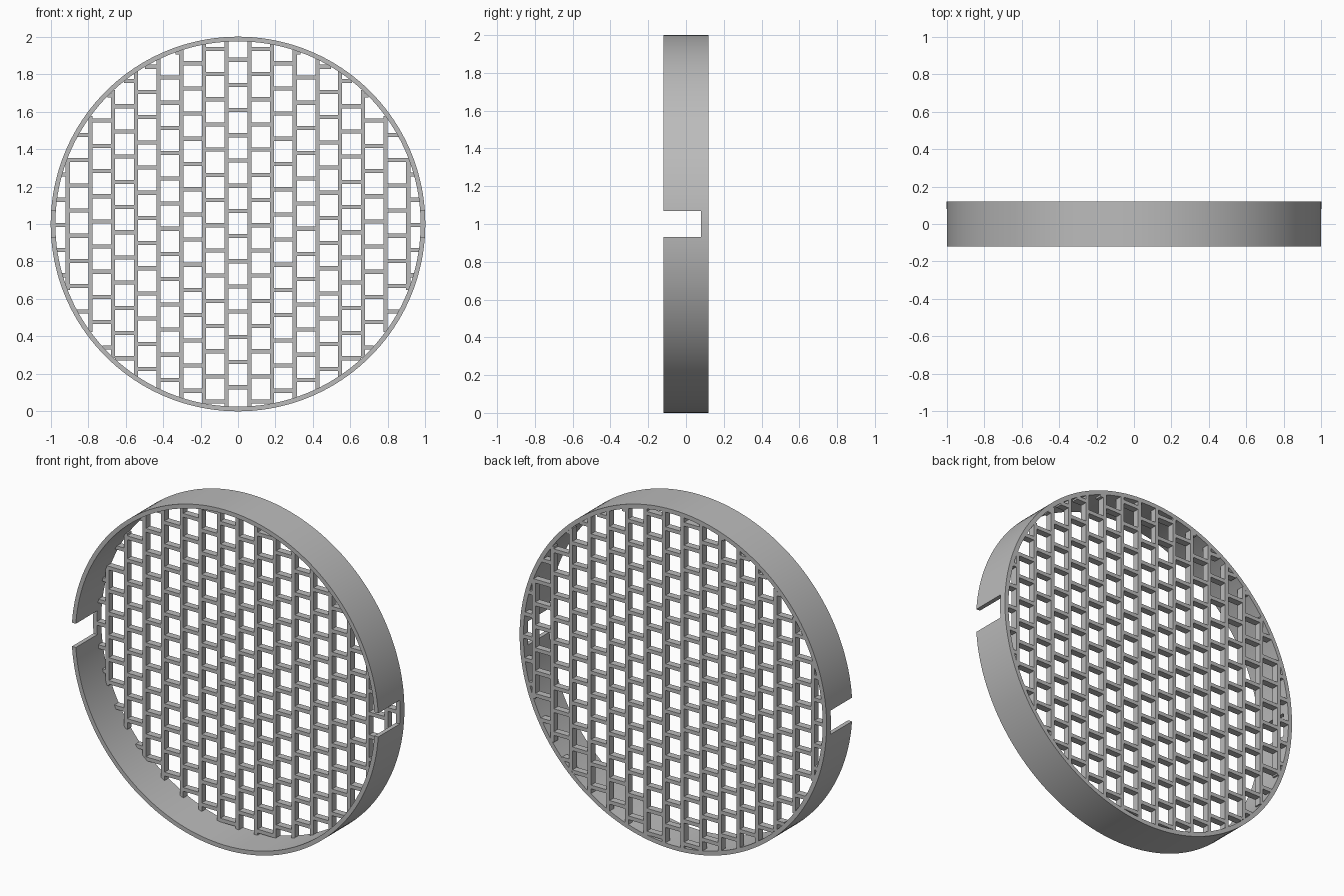
import bpy, bmesh, math
from mathutils import Vector

if "Cube" in bpy.data.objects:
    bpy.data.objects.remove(bpy.data.objects["Cube"], do_unlink=True)

grey = bpy.data.materials.new("plain grey")
grey.use_nodes = True
colour = (0.5, 0.5, 0.5, 1)
grey.diffuse_color = colour
grey.node_tree.nodes["Principled BSDF"].inputs["Base Color"].default_value = colour

RADIUS, INNER, HALF_DEPTH = 1.0, 0.975, 0.12
GRID_FRONT = 0.08          # the lattice fills from here to the back rim
SEGMENTS = 160
PITCH_X, PITCH_Z = 0.1212, 0.1345
BAR = 0.022
REACH = 0.985              # bars end inside the rim wall


def add_object(name, bm):
    bmesh.ops.recalc_face_normals(bm, faces=bm.faces)
    mesh = bpy.data.meshes.new(name)
    bm.to_mesh(mesh)
    bm.free()
    mesh.materials.append(grey)
    obj = bpy.data.objects.new(name, mesh)
    bpy.context.collection.objects.link(obj)
    return obj


def add_box(bm, low, high):
    low, high = Vector(low), Vector(high)
    verts = bmesh.ops.create_cube(bm, size=1)["verts"]
    bmesh.ops.scale(bm, verts=verts, vec=high - low)
    bmesh.ops.translate(bm, verts=verts, vec=(low + high) / 2)


def half_chord(d):
    return math.sqrt(max(REACH ** 2 - d ** 2, 0))


# Rim: a rectangular section turned about the y axis
bm = bmesh.new()
loops = []
for i in range(SEGMENTS):
    a = math.tau * i / SEGMENTS
    loops.append([bm.verts.new((r * math.cos(a), y, 1 + r * math.sin(a)))
                  for r, y in ((RADIUS, -HALF_DEPTH), (RADIUS, HALF_DEPTH),
                               (INNER, HALF_DEPTH), (INNER, -HALF_DEPTH))])
for i, a in enumerate(loops):
    b = loops[(i + 1) % SEGMENTS]
    for j in range(4):
        k = (j + 1) % 4
        bm.faces.new((a[j], a[k], b[k], b[j]))
rim = add_object("rim", bm)

# Notches open to the front on both sides of the rim
bm = bmesh.new()
add_box(bm, (-1.2, -0.3, 0.93), (1.2, GRID_FRONT, 1.07))
cutter = add_object("notch_cutter", bm)
cutter.hide_render = True
cut = rim.modifiers.new("notches", "BOOLEAN")
cut.operation = "DIFFERENCE"
cut.solver = "EXACT"
cut.object = cutter
bpy.context.view_layer.objects.active = rim
rim.select_set(True)
bpy.ops.object.modifier_apply(modifier=cut.name)
bpy.data.objects.remove(cutter, do_unlink=True)
bpy.ops.object.select_all(action="DESELECT")
rim.select_set(True)
bpy.ops.object.shade_smooth_by_angle(angle=math.radians(30))

# Upright bars, mirrored about the middle column
bm = bmesh.new()
for k in range(8):
    x = (k + 0.5) * PITCH_X
    h = half_chord(x + BAR / 2)
    for s in (-1, 1):
        add_box(bm, (s * x - BAR / 2, GRID_FRONT, 1 - h),
                (s * x + BAR / 2, HALF_DEPTH, 1 + h))
add_object("upright_bars", bm)

# Cross bars, staggered from column to column and trimmed to the rim
bm = bmesh.new()
for k in range(-8, 9):
    start = 1.07 - 0.0766 * abs(k)
    for n in range(-10, 18):
        z = start + n * PITCH_Z
        reach = half_chord(abs(z - 1) + BAR / 2)
        left = max(k * PITCH_X - (PITCH_X - BAR) / 2, -reach)
        right = min(k * PITCH_X + (PITCH_X - BAR) / 2, reach)
        if reach > 0 and right - left > 0.005:
            add_box(bm, (left, GRID_FRONT, z - BAR / 2),
                    (right, HALF_DEPTH, z + BAR / 2))
add_object("cross_bars", bm)
